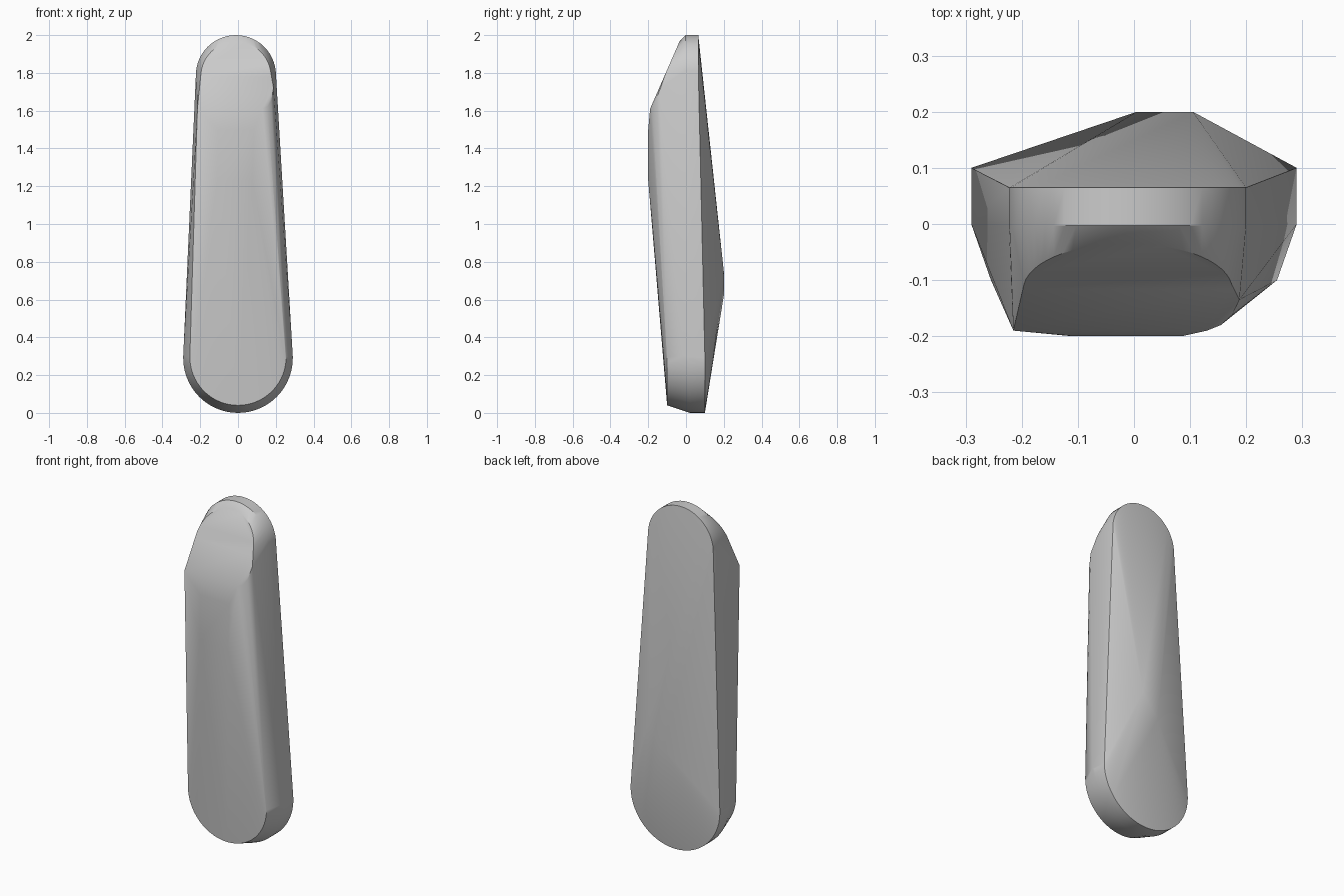
import bpy, bmesh, math

cube = bpy.data.objects.get("Cube")
if cube:
    bpy.data.objects.remove(cube, do_unlink=True)


def arc(cx, cz, radius, y, start, steps=28):
    """Half circle facing y; y may be a function of height."""
    points = []
    for i in range(steps + 1):
        a = math.radians(start + 180 * i / steps)
        z = cz + radius * math.sin(a)
        points.append((cx + radius * math.cos(a), y(z) if callable(y) else y, z))
    return points


def slope(z):
    return -0.035 - (1.965 - z) * 0.437


# Rounded bottom end
points = arc(0, 0.29, 0.29, 0.1, 180)
points += arc(0, 0.29, 0.29, 0.02, 180)
points += arc(0, 0.295, 0.255, -0.1, 180)
points += [(-0.29, 0, 0.3), (0.29, 0, 0.3)]

# Rounded top end and its sloping front
points += arc(-0.011, 1.788, 0.212, 0.065, 0)
points += arc(-0.011, 1.788, 0.212, -0.003, 0)
points += arc(-0.011, 1.78, 0.186, slope, 0)

# Front shoulder, crisp on one side and rounded on the other
points += [(-0.215, -0.19, 1.61), (0.13, -0.19, 1.61), (0.155, -0.18, 1.62),
           (0.175, -0.162, 1.65), (0.188, -0.135, 1.72)]

# Shallow flat on the front
points += [(-0.105, -0.2, 1.5), (0.085, -0.2, 1.5),
           (-0.11, -0.2, 1.23), (0.075, -0.2, 1.23)]

# Raised ridge on the back
points += [(0.005, 0.2, 0.62), (0.105, 0.2, 0.75)]

# Wrap the outlines in one convex skin
bm = bmesh.new()
for p in points:
    bm.verts.new(p)
bmesh.ops.remove_doubles(bm, verts=bm.verts, dist=0.002)
hull = bmesh.ops.convex_hull(bm, input=bm.verts)
loose = [v for v in bm.verts if not v.link_faces]
bmesh.ops.delete(bm, geom=loose, context='VERTS')
bmesh.ops.recalc_face_normals(bm, faces=bm.faces)
mesh = bpy.data.meshes.new("rounded_body")
bm.to_mesh(mesh)
bm.free()

body = bpy.data.objects.new("rounded_body", mesh)
bpy.context.collection.objects.link(body)

# Plain grey finish
grey = bpy.data.materials.new("light_grey")
grey.use_nodes = True
colour = (0.6, 0.6, 0.6, 1)
grey.diffuse_color = colour
grey.node_tree.nodes["Principled BSDF"].inputs["Base Color"].default_value = colour
mesh.materials.append(grey)

bpy.ops.object.select_all(action='DESELECT')
body.select_set(True)
bpy.context.view_layer.objects.active = body
bpy.ops.object.shade_smooth_by_angle(angle=math.radians(30))
